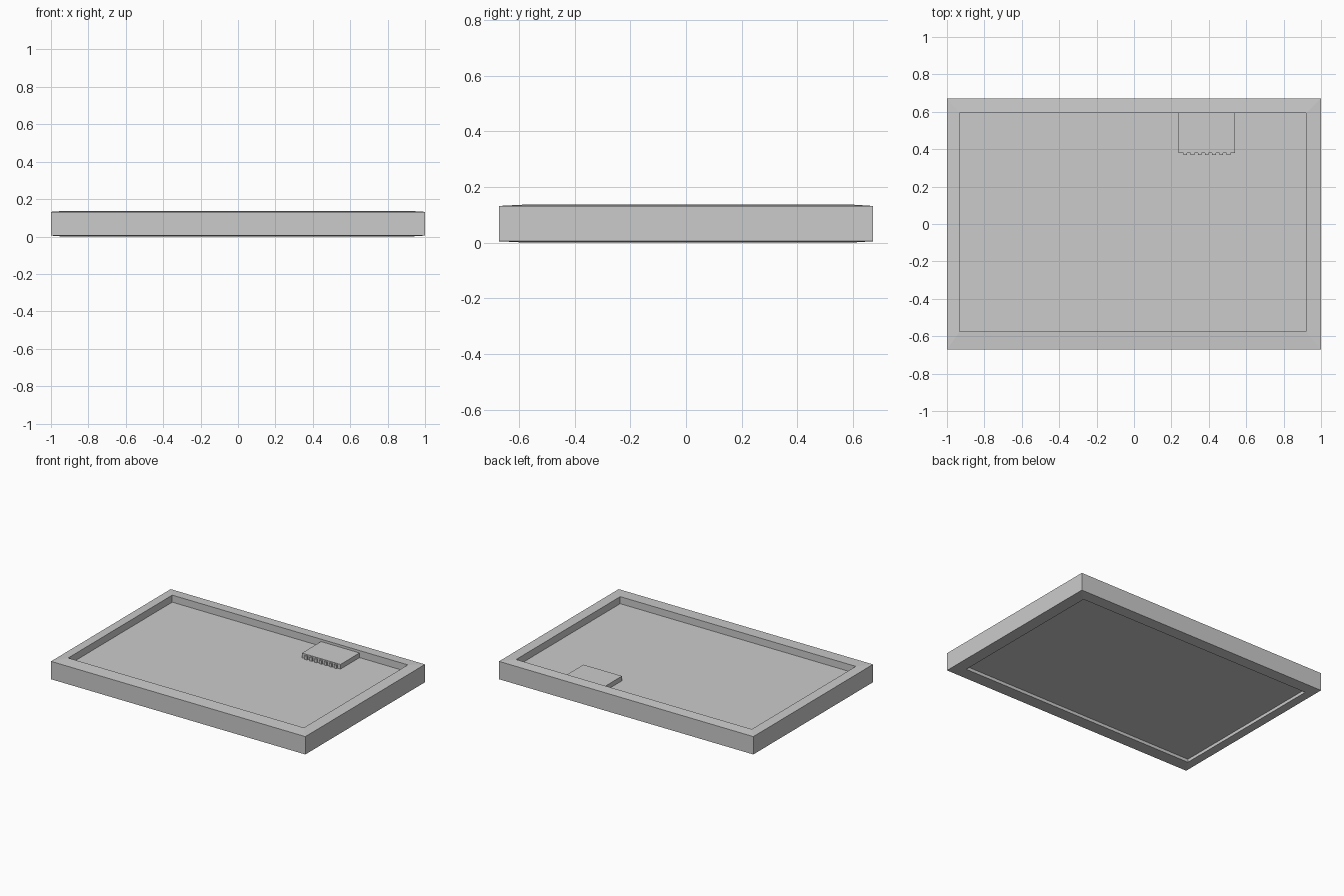
import bpy, bmesh

if "Cube" in bpy.data.objects:
    bpy.data.objects.remove(bpy.data.objects["Cube"])


def make_object(name, bm):
    bmesh.ops.recalc_face_normals(bm, faces=bm.faces)
    mesh = bpy.data.meshes.new(name)
    bm.to_mesh(mesh)
    bm.free()
    obj = bpy.data.objects.new(name, mesh)
    bpy.context.collection.objects.link(obj)
    return obj


def box(name, x0, x1, y0, y1, z0, z1):
    bm = bmesh.new()
    bmesh.ops.create_cube(bm, size=1)
    for v in bm.verts:
        v.co = ((x0 + x1) / 2 + v.co.x * (x1 - x0),
                (y0 + y1) / 2 + v.co.y * (y1 - y0),
                (z0 + z1) / 2 + v.co.z * (z1 - z0))
    return make_object(name, bm)


OUTER = (-1.0, 1.0, -0.672, 0.672)
INNER = (-0.933, 0.92, -0.575, 0.594)
FLOOR = 0.087

# Frame: mitred rails, slightly thicker toward the opening
bm = bmesh.new()
loops = []
for (x0, x1, y0, y1), z in ((OUTER, 0.005), (OUTER, 0.132),
                            (INNER, 0.137), (INNER, 0.0)):
    loops.append([bm.verts.new((x, y, z))
                  for x, y in ((x0, y0), (x1, y0), (x1, y1), (x0, y1))])
for i in range(4):
    a, b = loops[i], loops[(i + 1) % 4]
    for j in range(4):
        k = (j + 1) % 4
        bm.faces.new((a[j], a[k], b[k], b[j]))
make_object("frame", bm)

# Recessed panel inside the frame
box("panel", *INNER, 0.022, FLOOR)

# Small block against the back rail
box("connector_block", 0.237, 0.54, 0.38, INNER[3], FLOOR, 0.12)

# Row of pins along the block's front
for i in range(7):
    x = 0.274 + i * 0.0385
    box(f"connector_pin_{i + 1}", x - 0.01, x + 0.01, 0.37, 0.385, FLOOR, 0.112)
